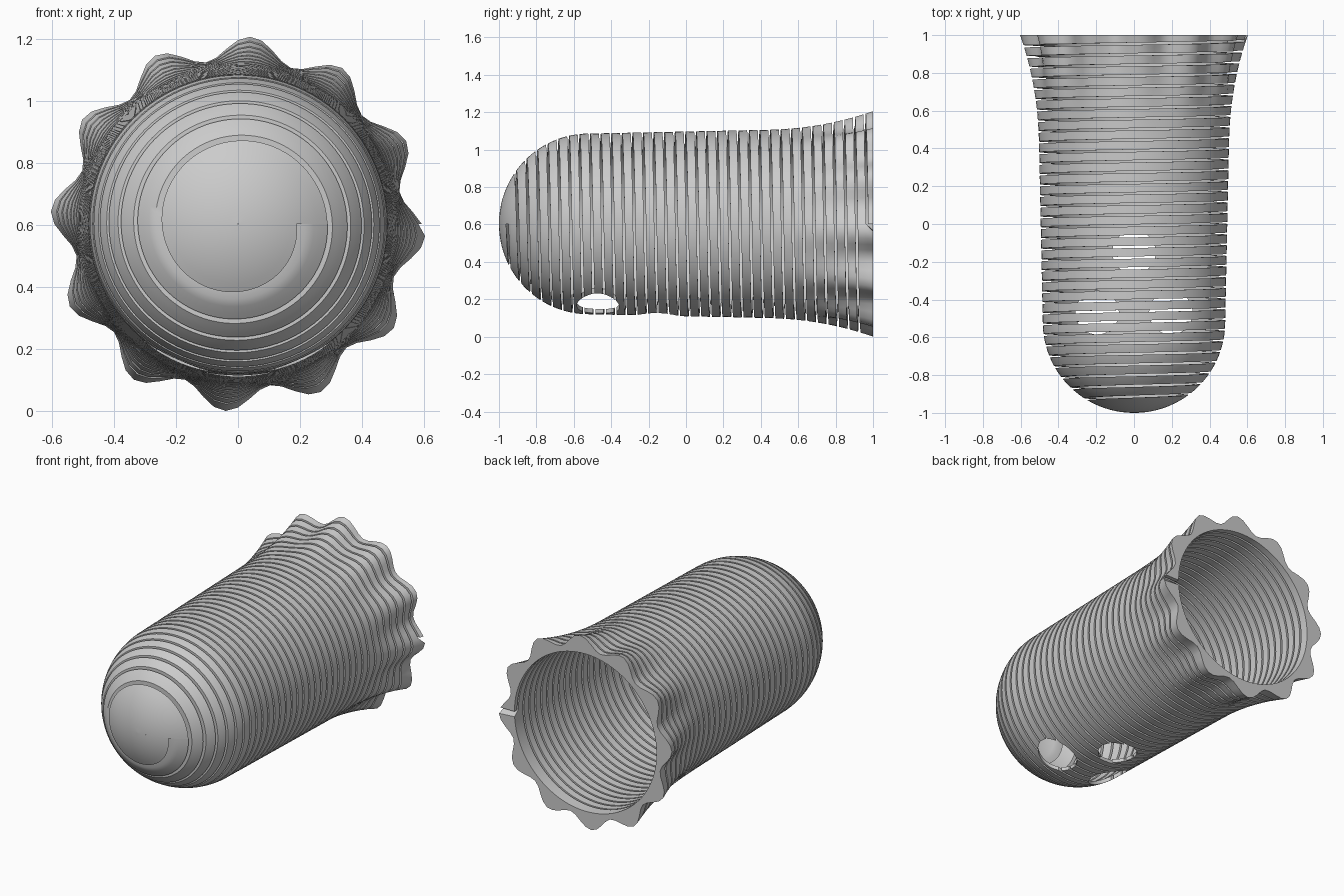
import bpy, bmesh, math

if "Cube" in bpy.data.objects:
    bpy.data.objects.remove(bpy.data.objects["Cube"])

AXIS_Z = 0.603          # height of the cup's long axis
PITCH, GAP = 0.0566, 0.012
Y0 = -0.956             # where the spiral slot starts
SEG, TURNS = 96, 34
WALL = 0.022
DOME_Y = -0.52          # centre of the rounded end


def outer_radius(y, a):
    if y < DOME_Y:
        return 0.482 * math.sqrt(max(0, 1 - ((y - DOME_Y) / (1 + DOME_Y)) ** 2)) + 0.001
    r = 0.483 + 0.032 * (y - DOME_Y) / (1 - DOME_Y)
    # scalloped flare: twelve lobes growing towards the open rim
    f = max(0, (y - 0.4) / 0.6) ** 2.2
    lobe = 0.5 + 0.5 * math.cos(12 * (a + math.radians(4)))
    return r + f * (0.015 + 0.074 * lobe)


def inner_radius(y):
    if y < DOME_Y:
        h = 1 + DOME_Y - WALL
        return 0.46 * math.sqrt(max(0, 1 - ((y - DOME_Y) / h) ** 2)) + 0.001
    return 0.461 + 0.034 * (y - DOME_Y) / (1 - DOME_Y)


def spiral_strip(name, t0, t1, steps, power):
    """Solid strip of wall lying between two turns of the slot."""
    bm = bmesh.new()
    rings = []
    n = round((t1 - t0) * SEG)
    for i in range(n + 1):
        t = t0 + i / SEG
        a = -2 * math.pi * t
        lo = Y0 + t * PITCH + GAP / 2 if t0 >= 0 else -1
        hi = min(1.0, Y0 + (t + 1) * PITCH - GAP / 2)
        if t > TURNS - 1:
            hi = 1.0
        lo_in = max(lo, -1 + WALL)
        pts = []
        for k in range(steps + 1):
            y = lo + (hi - lo) * (k / steps) ** power
            pts.append((outer_radius(y, a), y))
        for k in range(steps, -1, -1):
            y = lo_in + (hi - lo_in) * (k / steps) ** power
            pts.append((inner_radius(y), y))
        rings.append([bm.verts.new((r * math.cos(a), y, AXIS_Z + r * math.sin(a)))
                      for r, y in pts])
    m = len(rings[0])
    for p, q in zip(rings, rings[1:]):
        for k in range(m):
            bm.faces.new((p[k], p[(k + 1) % m], q[(k + 1) % m], q[k]))
    for end in (rings[0], rings[-1]):
        h = m // 2
        for k in range(h - 1):
            bm.faces.new((end[k], end[k + 1], end[m - 2 - k], end[m - 1 - k]))
    bmesh.ops.recalc_face_normals(bm, faces=bm.faces)
    me = bpy.data.meshes.new(name)
    bm.to_mesh(me)
    bm.free()
    ob = bpy.data.objects.new(name, me)
    bpy.context.collection.objects.link(ob)
    return ob


def smooth(ob):
    bpy.ops.object.select_all(action='DESELECT')
    ob.select_set(True)
    bpy.context.view_layer.objects.active = ob
    bpy.ops.object.shade_smooth_by_angle(angle=math.radians(35))


# Rounded tip and the long spiral-slotted wall
tip = spiral_strip("rounded_tip", -1, 0, 8, 2)
last = int((0.985 - Y0) / PITCH)
TURNS = last + 0.0
wall = spiral_strip("slotted_wall", 0, TURNS, 3, 1)

# Three round holes through the underside
for i, (x, y) in enumerate([(0, -0.15), (0.195, -0.47), (-0.195, -0.47)]):
    bpy.ops.mesh.primitive_cylinder_add(vertices=40, radius=0.115, depth=0.4,
                                        location=(x, y, 0.2))
    cutter = bpy.context.object
    cutter.name = "hole_cutter_%d" % i
    mod = wall.modifiers.new("hole", 'BOOLEAN')
    mod.operation, mod.solver, mod.object = 'DIFFERENCE', 'EXACT', cutter
    bpy.ops.object.select_all(action='DESELECT')
    wall.select_set(True)
    bpy.context.view_layer.objects.active = wall
    bpy.ops.object.modifier_apply(modifier=mod.name)
    bpy.data.objects.remove(cutter)

smooth(tip)
smooth(wall)
